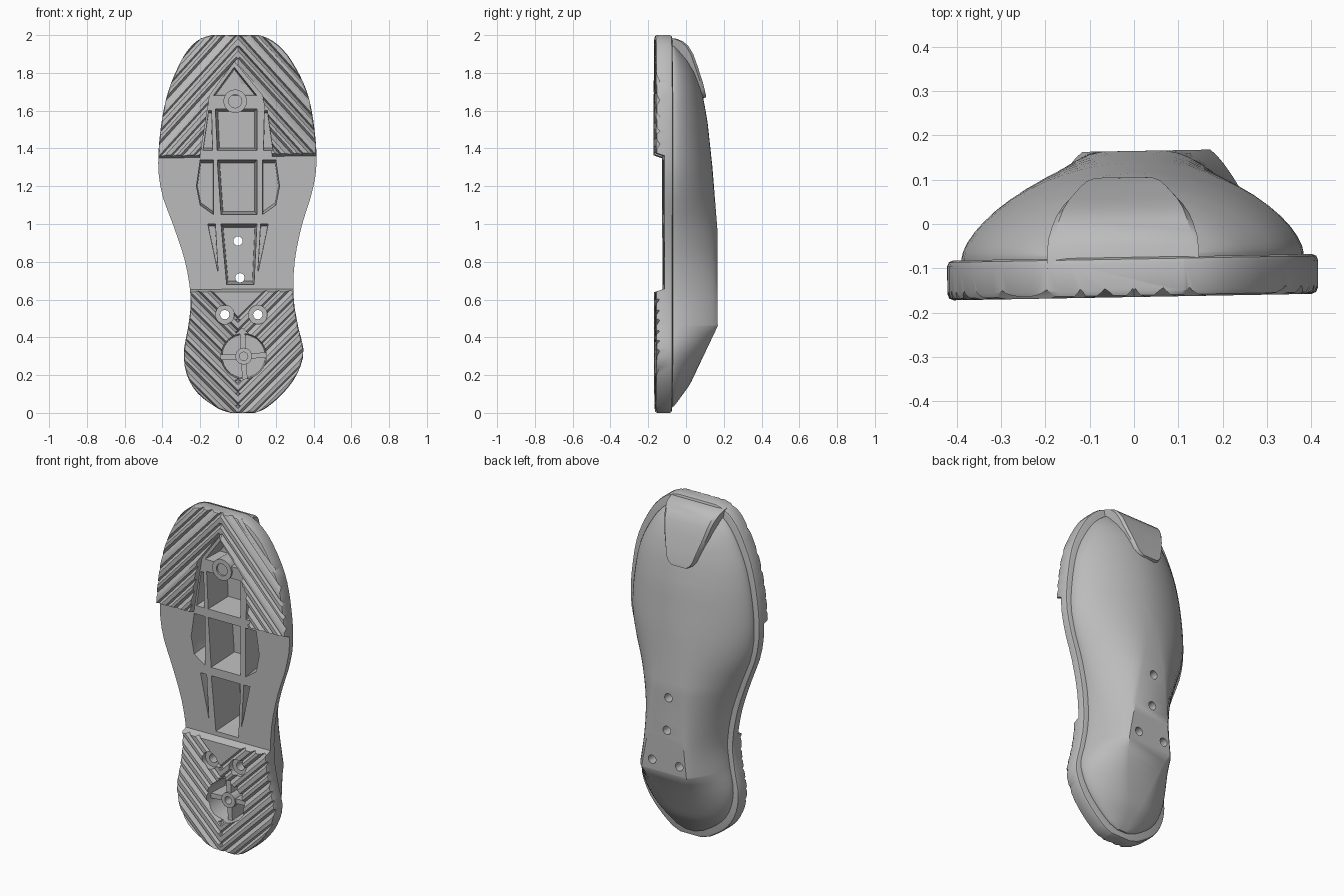
import bpy, bmesh, math
from mathutils import Vector

cube = bpy.data.objects.get("Cube")
if cube:
    bpy.data.objects.remove(cube)

grey = bpy.data.materials.new("mid grey")
grey.use_nodes = True
grey.diffuse_color = (0.5, 0.5, 0.5, 1)
grey.node_tree.nodes["Principled BSDF"].inputs["Base Color"].default_value = (0.5, 0.5, 0.5, 1)


def make(name, bm):
    bmesh.ops.recalc_face_normals(bm, faces=bm.faces[:])
    mesh = bpy.data.meshes.new(name)
    bm.to_mesh(mesh)
    bm.free()
    mesh.materials.append(grey)
    ob = bpy.data.objects.new(name, mesh)
    bpy.context.collection.objects.link(ob)
    return ob


def loft(bm, rings):
    """Skin a list of closed rings and cap both ends."""
    rows = [[bm.verts.new(p) for p in r] for r in rings]
    n = len(rows[0])
    for a, b in zip(rows, rows[1:]):
        for i in range(n):
            bm.faces.new((a[i], a[(i + 1) % n], b[(i + 1) % n], b[i]))
    bm.faces.new(rows[0])
    bm.faces.new(rows[-1])


def prism(bm, pts, y0, y1):
    """Extrude an x-z polygon from y0 to y1."""
    loft(bm, [[(x, y, z) for x, z in pts] for y in (y0, y1)])


def pit(bm, pts, floor, draft=.88):
    """A prism whose walls lean inward from the sole face to the floor."""
    cx, cz = (sum(p[k] for p in pts) / len(pts) for k in (0, 1))
    small = [(cx + (x - cx) * draft, cz + (z - cz) * draft) for x, z in pts]
    loft(bm, [[(x, y, z) for x, z in shape] for shape, y in ((pts, -.3), (pts, -.12), (small, floor))])


def circle(x, z, r, n=24):
    return [(x + r * math.cos(math.tau * i / n), z + r * math.sin(math.tau * i / n)) for i in range(n)]


def curve(table, z, col=1):
    """Smooth interpolation through the rows of a table keyed on z."""
    z = min(max(z, table[0][0]), table[-1][0])
    i = max(k for k in range(len(table) - 1) if table[k][0] <= z)

    def slope(k):
        a, b = table[max(k - 1, 0)], table[min(k + 1, len(table) - 1)]
        return (b[col] - a[col]) / (b[0] - a[0])
    p, q = table[i], table[i + 1]
    d = q[0] - p[0]
    t = (z - p[0]) / d
    return ((1 + 2 * t) * (1 - t) ** 2 * p[col] + t * (1 - t) ** 2 * d * slope(i)
            + t * t * (3 - 2 * t) * q[col] - t * t * (1 - t) * d * slope(i + 1))


def linear(table, z):
    for p, q in zip(table, table[1:]):
        if z <= q[0]:
            return p[1] + (q[1] - p[1]) * max(0, z - p[0]) / (q[0] - p[0])
    return table[-1][1]


# Foot outline: height, right edge, left edge
OUTLINE = [(0, -.04, .09), (.02, -.1, .14), (.1, -.21, .235), (.2, -.27, .31), (.32, -.287, .347),
           (.45, -.265, .32), (.6, -.25, .295), (.8, -.28, .3), (1, -.345, .34), (1.15, -.4, .387),
           (1.3, -.422, .415), (1.5, -.41, .405), (1.7, -.37, .365), (1.87, -.298, .28),
           (1.95, -.24, .21), (1.985, -.19, .155), (2, -.14, .11)]
LEVELS = [1 - math.cos(math.pi * i / 48) for i in range(49)]

# Sole slab with rounded rim
bm = bmesh.new()
prism(bm, [(curve(OUTLINE, z, 1), z) for z in LEVELS]
      + [(curve(OUTLINE, z, 2), z) for z in reversed(LEVELS)], -.165, -.075)
sole = make("sole", bm)
bev = sole.modifiers.new("rim", "BEVEL")
bev.width, bev.segments, bev.limit_method, bev.angle_limit = .014, 2, "ANGLE", 1

# Domed upper with the flat mounting face at the heel
RIDGE = [(.035, -.065), (.06, -.045), (.15, .02), (.3, .09), (.46, .165), (.97, .165), (1.3, .14),
         (1.55, .113), (1.7, .085), (1.8, .055), (1.87, .02), (1.93, -.03), (1.965, -.065)]
FLAT = [(.1, .02), (.46, .145), (.97, .07), (1.35, 0)]
rings = []
for s in sorted(LEVELS + [.44, .97]):
    z = .035 + s * .965
    xr, xl = curve(OUTLINE, s, 1) + .033, curve(OUTLINE, s, 2) - .033
    half, mid = (xl - xr) / 2, (xl + xr) / 2
    flat = min(linear(FLAT, z), half * .8)
    power = 1.9 - flat * 5
    top = linear(RIDGE, z)
    ring = [(xr, -.08, z)]
    for side, steps in ((-1, range(12, -1, -1)), (1, range(13))):
        for k in steps:
            t = math.sin(math.pi / 2 * k / 12)
            x = mid + side * (flat + (half - flat) * t)
            ring.append((x, -.07 + (top + .07) * (1 - t ** power) ** .65, z))
    ring.append((xl, -.08, z))
    rings.append(ring)
bm = bmesh.new()
loft(bm, rings)
upper = make("upper", bm)

# Toe flap folded over the front of the upper: height, depth, half width
FLAP = [(1.67, .106, .05), (1.685, .104, .075), (1.71, .098, .092), (1.76, .085, .108), (1.84, .058, .135),
        (1.9, .036, .15), (1.94, .012, .16), (1.965, -.015, .168), (1.98, -.05, .172), (1.985, -.085, .172)]
rings = []
for z, y, w in FLAP:
    low = max(y - .085, -.1)
    rings.append([(-.025 - w, low, z - .02), (-.025 - w, y - .014, z), (-.025 - w * .9, y, z),
                  (-.025 + w * .9, y, z), (-.025 + w, y - .014, z), (-.025 + w, low, z - .02)])
bm = bmesh.new()
loft(bm, rings)
flap = make("toe_flap", bm)

# Cutter for the raised arch and the recess inside the toe tread
bm = bmesh.new()
loft(bm, [[(-1, y, .65 - d), (1, y, .66 - d), (1, y, 1.37 + d), (-1, y, 1.34 + d)]
          for y, d in ((-.3, .015), (-.165, .015), (-.12, 0))])
arch_cut = make("arch_cutter", bm)
bm = bmesh.new()
prism(bm, [(-.02, 1.86), (-.15, 1.68), (-.21, 1.3), (.19, 1.3), (.13, 1.68)], -.3, -.12)
prism(bm, [(.02, .45), (-.05, .38), (.1, .38)], -.3, -.12)
for x in (-.07, .105):
    prism(bm, circle(x, .52, .05), -.3, -.13)
recess_cut = make("recess_cutter", bm)

# Cutter for the deep pits between the ribs
bm = bmesh.new()
pit(bm, [(-.02, 1.83), (-.13, 1.68), (.1, 1.68)], 0)
pit(bm, [(-.12, 1.61), (.1, 1.61), (.1, 1.39), (-.11, 1.39)], .05)
pit(bm, [(-.11, 1.34), (.1, 1.34), (.1, 1.05), (-.09, 1.05)], .08)
pit(bm, [(-.09, 1), (.1, 1), (.085, .68), (-.06, .68)], .11)
for side in (-1, 1):
    for shape in ([(.14, 1.6), (.155, 1.6), (.185, 1.39), (.135, 1.39)],
                  [(.13, 1.34), (.2, 1.34), (.22, 1.2), (.2, 1.1), (.13, 1.05)],
                  [(.12, 1), (.16, 1), (.105, .74)]):
        pit(bm, [(side * x, z) for x, z in shape], 0)
pit(bm, circle(.03, .3, .12, 32), 0, .95)
pit_cut = make("pit_cutter", bm)

# Cutter for the screw holes
bm = bmesh.new()
for x, z in ((0, .91), (.01, .715), (-.07, .52), (.105, .52)):
    prism(bm, circle(x, z, .025, 12), -.4, .4)
hole_cut = make("hole_cutter", bm)

# Cutters for the chevron tread, one per side
groove_cuts = []
for side in (-1, 1):
    bm = bmesh.new()
    for first, count, rise in ((1.48, 14, -1.1), (-.23, 12, 1)):
        way = Vector((side, 0, rise)).normalized()
        across = Vector((-way.z, 0, way.x)) * side
        for i in range(count):
            start = Vector((-side * .005, 0, first + i * .065))
            wide = .02 if i % 3 else .03
            ends = [[start + way * d + across * a * wide + Vector((0, y, 0))
                     for a, y in ((-1, -.18), (1, -.18), (.3, -.145))] for d in (0, .75)]
            loft(bm, ends)
    groove_cuts.append(make("groove_cutter", bm))


def carve(ob, cutters):
    for c in cutters:
        m = ob.modifiers.new(c.name, "BOOLEAN")
        m.object, m.operation, m.solver = c, "DIFFERENCE", "EXACT"
    bpy.context.view_layer.update()
    done = ob.evaluated_get(bpy.context.evaluated_depsgraph_get())
    mesh = bpy.data.meshes.new_from_object(done)
    ob.modifiers.clear()
    ob.data = mesh


carve(sole, [arch_cut, *groove_cuts, recess_cut, pit_cut, hole_cut])
carve(upper, [pit_cut, hole_cut])
carve(flap, [pit_cut])
for c in [arch_cut, recess_cut, pit_cut, hole_cut, *groove_cuts]:
    bpy.data.objects.remove(c)


# Bosses and the heel cross
def boss(name, x, z, outer, inner, y0, y1, n=24):
    bm = bmesh.new()
    ring = [[(px, y, pz) for px, pz in circle(x, z, r, n)]
            for r, y in ((inner, y1), (inner, y0), (outer, y0), (outer, y1))]
    loft(bm, ring)
    return make(name, bm)


parts = [sole, upper, flap,
         boss("toe_boss", -.015, 1.65, .062, .035, -.13, .02),
         boss("heel_hub", .03, .3, .045, .022, -.135, .02, 12)]
bm = bmesh.new()
for k in range(4):
    a = k * math.pi / 2 + .05
    u, v = Vector((math.cos(a), math.sin(a))), Vector((-math.sin(a), math.cos(a))) * .014
    c = Vector((.03, .3))
    prism(bm, [c + u * .04 + v, c + u * .125 + v, c + u * .125 - v, c + u * .04 - v], -.125, .02)
parts.append(make("heel_ribs", bm))

# Slight sideways lean of the whole foot, then shading
for ob in parts:
    for v in ob.data.vertices:
        v.co.y += .018 * v.co.x
    bpy.ops.object.select_all(action="DESELECT")
    ob.select_set(True)
    bpy.context.view_layer.objects.active = ob
    bpy.ops.object.shade_smooth_by_angle(angle=math.radians(32))
